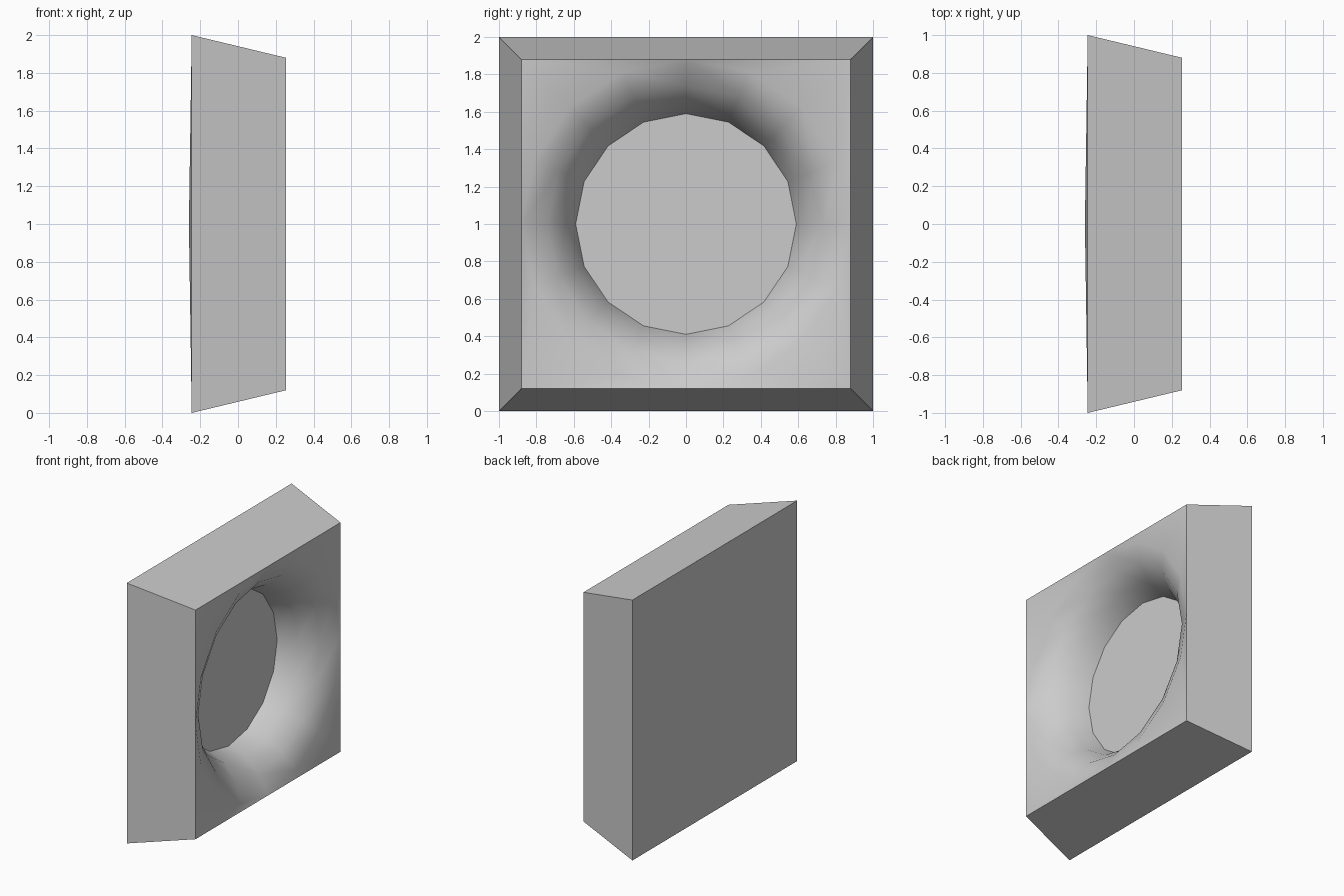
import bpy
import bmesh
import math

cube = bpy.data.objects.get("Cube")
if cube:
    bpy.data.objects.remove(cube, do_unlink=True)

SIDES = 16
FRONT_X, BACK_X = 0.255, -0.245
FRONT_HALF, BACK_HALF = 0.88, 1.0
# Recess profile from floor to rim: (x, radius)
PROFILE = [(-0.08, 0.59), (0.06, 0.64), (0.18, 0.74), (FRONT_X, FRONT_HALF)]

# Single grey finish
grey = bpy.data.materials.new("light_grey")
grey.use_nodes = True
colour = (0.6, 0.6, 0.6, 1)
grey.diffuse_color = colour
bsdf = next(n for n in grey.node_tree.nodes if n.type == "BSDF_PRINCIPLED")
bsdf.inputs["Base Color"].default_value = colour

bm = bmesh.new()


def ring(x, radius, count, phase=0.0):
    """Ring of vertices around the block's x axis, centred at z = 1."""
    angles = [phase + 2 * math.pi * i / count for i in range(count)]
    return [bm.verts.new((x, radius * math.cos(a), 1 + radius * math.sin(a))) for a in angles]


# Recess floor and its curved wall
rings = [ring(x, r, SIDES) for x, r in PROFILE]
floor = bm.faces.new(rings[0])
for low, high in zip(rings, rings[1:]):
    for i in range(SIDES):
        j = (i + 1) % SIDES
        bm.faces.new((low[i], high[i], high[j], low[j]))

# Flat front corners, tapered sides and shallow pyramid back
rim = rings[-1]
front = ring(FRONT_X, FRONT_HALF * math.sqrt(2), 4, math.pi / 4)
back = ring(BACK_X, BACK_HALF * math.sqrt(2), 4, math.pi / 4)
apex = bm.verts.new((-0.26, 0, 1))
quarter = SIDES // 4
for k in range(4):
    n = (k + 1) % 4
    for i in range(k * quarter, (k + 1) * quarter):
        bm.faces.new((rim[i], front[k], rim[(i + 1) % SIDES]))
    middle = rim[(k + 1) * quarter % SIDES]
    bm.faces.new((front[k], back[k], back[n], front[n], middle))
    bm.faces.new((back[k], apex, back[n]))

bmesh.ops.recalc_face_normals(bm, faces=bm.faces[:])

# Smooth the wall and keep the floor, front border and back edges crisp
for face in bm.faces:
    face.smooth = True
hard = set(floor.edges)
for edge in bm.edges:
    on_border = any(v in front or v in back for v in edge.verts)
    if edge in hard or (on_border and edge.calc_face_angle(0) > 0.6):
        edge.smooth = False

mesh = bpy.data.meshes.new("recessed_block")
bm.to_mesh(mesh)
bm.free()
mesh.materials.append(grey)
block = bpy.data.objects.new("recessed_block", mesh)
bpy.context.collection.objects.link(block)
